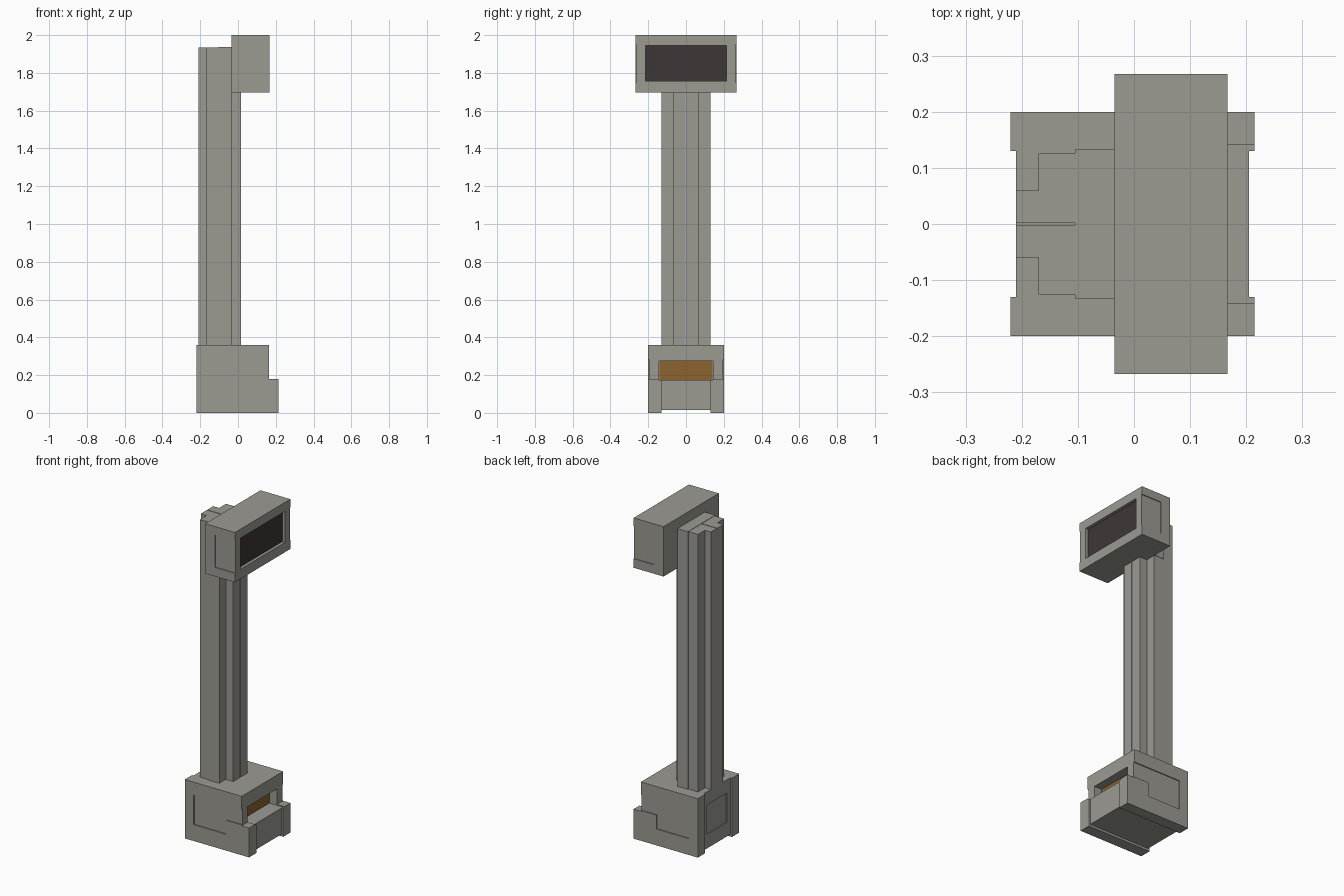
import bpy, bmesh
from mathutils import Vector

cube = bpy.data.objects.get("Cube")
if cube:
    bpy.data.objects.remove(cube, do_unlink=True)


def material(name, rgb):
    m = bpy.data.materials.new(name)
    m.use_nodes = True
    m.diffuse_color = (*rgb, 1)
    node = next(n for n in m.node_tree.nodes if n.type == 'BSDF_PRINCIPLED')
    node.inputs["Base Color"].default_value = (*rgb, 1)
    return m


GREY = material("warm grey", (0.33, 0.325, 0.29))
DARK = material("dark screen", (0.048, 0.038, 0.037))
GOLD = material("amber", (0.26, 0.125, 0.027))


def prism(name, outline, offset, mat=GREY):
    """Extrude a closed outline of 3D points along an offset."""
    bm = bmesh.new()
    face = bm.faces.new([bm.verts.new(p) for p in outline])
    top = bmesh.ops.extrude_face_region(bm, geom=[face])["geom"]
    bmesh.ops.translate(bm, vec=Vector(offset),
                        verts=[v for v in top if isinstance(v, bmesh.types.BMVert)])
    bmesh.ops.recalc_face_normals(bm, faces=bm.faces)
    mesh = bpy.data.meshes.new(name)
    bm.to_mesh(mesh)
    bm.free()
    mesh.materials.append(mat)
    obj = bpy.data.objects.new(name, mesh)
    bpy.context.collection.objects.link(obj)
    return obj


def box(name, x, y, z, mat=GREY):
    outline = [(x[0], y[0], z[0]), (x[1], y[0], z[0]),
               (x[1], y[1], z[0]), (x[0], y[1], z[0])]
    return prism(name, outline, (0, 0, z[1] - z[0]), mat)


def side_profile(name, points, y0, y1):
    return prism(name, [(x, y0, z) for x, z in points], (0, y1 - y0, 0))


def carve(obj, cutters):
    """Subtract the cutters one after another, then discard them."""
    for c in cutters:
        c.hide_render = True
        mod = obj.modifiers.new("cut", 'BOOLEAN')
        mod.operation, mod.solver, mod.object = 'DIFFERENCE', 'EXACT', c
    graph = bpy.context.evaluated_depsgraph_get()
    graph.update()
    mesh = bpy.data.meshes.new_from_object(obj.evaluated_get(graph))
    obj.modifiers.clear()
    obj.data = mesh
    for c in cutters:
        bpy.data.objects.remove(c, do_unlink=True)


# Base housing with a stepped front
base = side_profile("base", [(-.22, 0), (.215, 0), (.215, .18),
                             (.165, .18), (.165, .36), (-.22, .36)], -.2, .2)
recess = [(-.16, .1), (.06, .1), (.06, .185), (.2, .185), (.2, .28), (-.16, .28)]
cuts = [
    box("front_cut", (.205, .3), (-.13, .13), (-.1, .3)),
    box("back_cut", (-.3, -.21), (-.13, .13), (-.1, .5)),
    box("under_cut", (-.3, .3), (-.13, .13), (-.1, .014)),
    box("slot_cut", (.11, .3), (-.142, .142), (.174, .275)),
    box("back_panel_cut", (-.3, -.205), (-.095, .095), (.1, .28)),
]
for s in (-1, 1):
    cuts.append(side_profile("side_cut", recess, s * .194, s * .3))
carve(base, cuts)
box("slot_plate", (.108, .114), (-.141, .141), (.175, .274), GOLD)

# Column: two mirrored halves with a narrow seam between them
half = [(-.21, .002), (.015, .002), (.015, .068), (-.035, .068), (-.035, .131),
        (-.105, .131), (-.105, .126), (-.17, .126), (-.17, .06), (-.21, .06)]
for s, side in ((1, "left"), (-1, "right")):
    prism("column_" + side, [(x, s * y, .355) for x, y in half], (0, 0, 1.58))

# Bracket joining the column to the head
box("head_bracket", (-.105, -.03), (-.133, .133), (1.697, 1.937))

# Head with a recessed screen and shallow side panels
head = box("head", (-.035, .167), (-.267, .267), (1.695, 2.0))
cuts = [box("screen_cut", (.145, .3), (-.215, .215), (1.755, 1.945))]
for s in (-1, 1):
    y = sorted((s * .262, s * .4))
    cuts.append(box("head_side_cut", (.03, .3), y, (1.75, 1.95)))
carve(head, cuts)
box("screen", (.143, .15), (-.214, .214), (1.756, 1.944), DARK)
